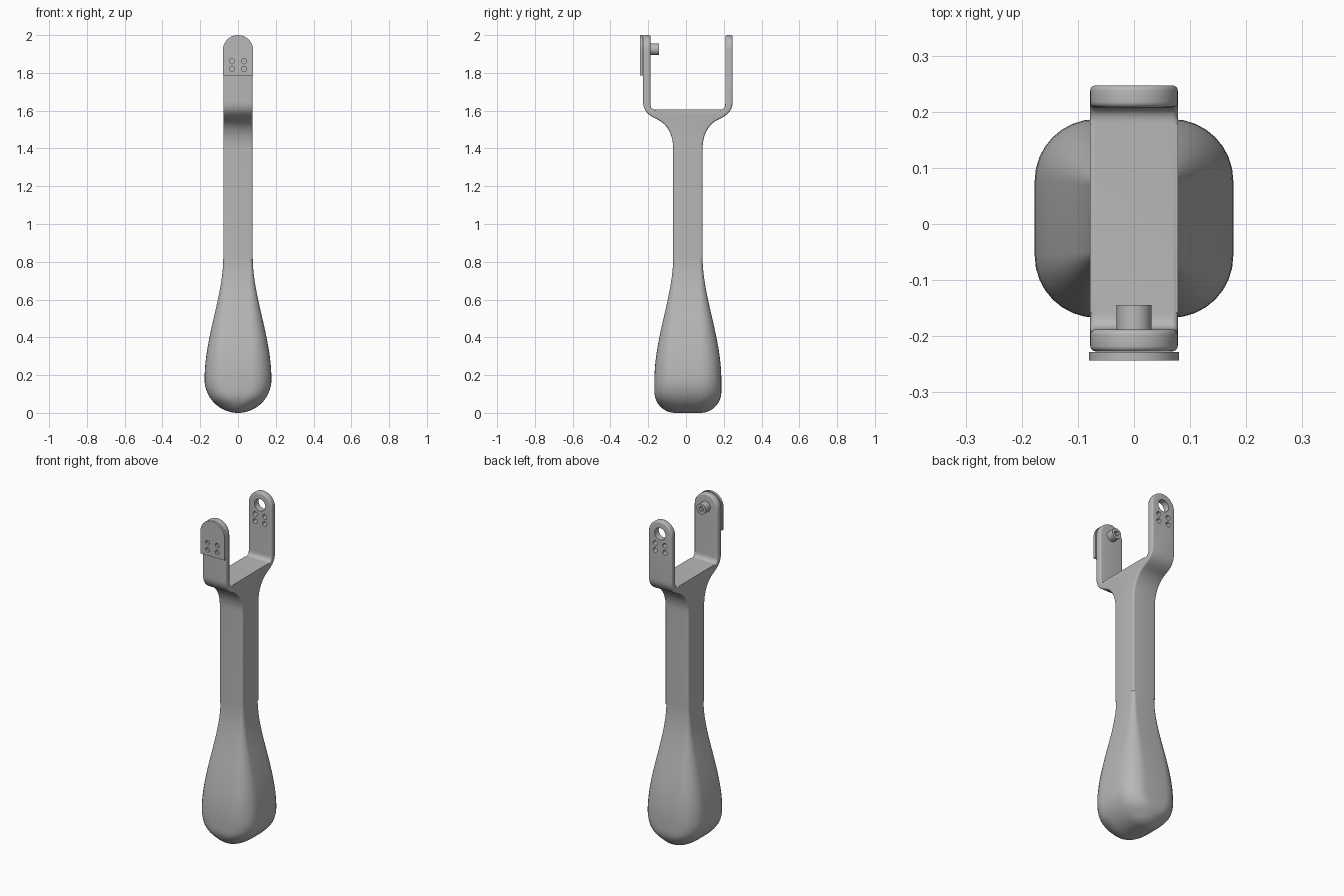
import bpy, bmesh, math
from mathutils import Vector
from mathutils.geometry import interpolate_bezier

if "Cube" in bpy.data.objects:
    bpy.data.objects.remove(bpy.data.objects["Cube"], do_unlink=True)

CY = 0.01      # centre of the handle in y
HALF = 0.078   # half width of stem and arms
EDGE = 0.018   # edge rounding
JOIN = 0.82    # height where grip meets stem

grey = bpy.data.materials.new("plain grey")
grey.use_nodes = True
grey.diffuse_color = (0.48, 0.48, 0.48, 1)
grey.node_tree.nodes["Principled BSDF"].inputs["Base Color"].default_value = (0.48, 0.48, 0.48, 1)


def finish(name, bm):
    bmesh.ops.recalc_face_normals(bm, faces=bm.faces)
    me = bpy.data.meshes.new(name)
    bm.to_mesh(me)
    bm.free()
    me.materials.append(grey)
    ob = bpy.data.objects.new(name, me)
    bpy.context.collection.objects.link(ob)
    return ob


def activate(ob):
    bpy.ops.object.select_all(action='DESELECT')
    ob.select_set(True)
    bpy.context.view_layer.objects.active = ob


def smooth(ob):
    activate(ob)
    bpy.ops.object.shade_smooth_by_angle(angle=math.radians(32))


def extrude(name, points, step):
    bm = bmesh.new()
    face = bm.faces.new([bm.verts.new(p) for p in points])
    new = bmesh.ops.extrude_face_region(bm, geom=[face])["geom"]
    bmesh.ops.translate(bm, vec=step, verts=[v for v in new if isinstance(v, bmesh.types.BMVert)])
    return finish(name, bm)


def rod(name, x, z, r, y0, y1, sides=32):
    pts = [(x + r * math.cos(2 * math.pi * i / sides), y0,
            z + r * math.sin(2 * math.pi * i / sides)) for i in range(sides)]
    return extrude(name, pts, (0, y1 - y0, 0))


def boolean(ob, cutter, operation='DIFFERENCE'):
    mod = ob.modifiers.new("cut", 'BOOLEAN')
    mod.operation, mod.solver, mod.object = operation, 'EXACT', cutter
    activate(ob)
    bpy.ops.object.modifier_apply(modifier=mod.name)
    bpy.data.objects.remove(cutter, do_unlink=True)


def tab(name, half, z0, y0, y1):
    # Flat bar with a semicircular top
    pts = [(-half, y0, z0), (half, y0, z0)]
    for i in range(33):
        a = math.pi * i / 32
        pts.append((half * math.cos(a), y0, 2 - half + half * math.sin(a)))
    return extrude(name, pts, (0, y1 - y0, 0))


def bezier(a, b, c, d, n):
    return [(p[0], p[1]) for p in interpolate_bezier(*[Vector((*q, 0)) for q in (a, b, c, d)], n)]


# Teardrop grip: stacked rounded rectangles
def section(z, a, b, r):
    r = min(r, 0.999 * a, 0.999 * b)
    ring = []
    for k in range(4):
        mid = math.pi / 4 + k * math.pi / 2
        sx, sy = math.copysign(1, math.cos(mid)), math.copysign(1, math.sin(mid))
        for j in range(9):
            t = (k + j / 8) * math.pi / 2
            ring.append((sx * (a - r) + r * math.cos(t), CY + sy * (b - r) + r * math.sin(t), z))
    return ring


R, F = 0.177, 0.11
rings = []
for i in range(14):
    z = 0.0002 + R * (1 - math.cos(math.pi / 2 * i / 14))
    a = math.sqrt(R * R - (R - z) ** 2)
    b = R if z > F else R - F + math.sqrt(F * F - (F - z) ** 2)
    rings.append(section(z, a, b, F))
for w, z in bezier((R, R), (R, 0.4), (HALF, 0.62), (HALF, JOIN), 24):
    rings.append(section(z, w, w, EDGE + (F - EDGE) * (w - HALF) / (R - HALF)))
bm = bmesh.new()
loops = [[bm.verts.new(p) for p in ring] for ring in rings]
for lo, hi in zip(loops, loops[1:]):
    for i in range(len(lo)):
        j = (i + 1) % len(lo)
        bm.faces.new((lo[i], lo[j], hi[j], hi[i]))
bm.faces.new(loops[0][::-1])
bm.faces.new(loops[-1])
smooth(finish("grip", bm))

# Stem and fork: half profile mirrored, cut to the rounded bar outline
half = [(HALF, JOIN)]
half += bezier((HALF, 1.4), (HALF, 1.48), (0.115, 1.53), (0.155, 1.55), 14)
half += bezier((0.155, 1.55), (0.2, 1.572), (0.237, 1.59), (0.237, 1.65), 12)[1:]
half += [(0.237, 2.05), (0.198, 2.05)]
half += bezier((0.198, 1.64), (0.198, 1.615), (0.19, 1.606), (0.168, 1.606), 9)
outline = half + [(-y, z) for y, z in reversed(half)]
fork = extrude("stem_and_fork", [(-0.12, CY + y, z) for y, z in outline], (0.24, 0, 0))
boolean(fork, tab("outline_cutter", HALF, 0.5, -0.5, 0.5), 'INTERSECT')

# Round the long edges, leaving the fork floor and the join sharp
bm = bmesh.new()
bm.from_mesh(fork.data)
bmesh.ops.remove_doubles(bm, verts=bm.verts, dist=0.0002)


def rounded(e):
    floor = all(abs(v.co.z - 1.606) < 0.003 and abs(v.co.y - CY) < 0.175 for v in e.verts)
    base = all(v.co.z < JOIN + 0.01 for v in e.verts)
    return len(e.link_faces) == 2 and e.calc_face_angle() > 0.8 and not floor and not base


bmesh.ops.bevel(bm, geom=[e for e in bm.edges if rounded(e)], offset=EDGE,
                offset_type='OFFSET', segments=5, profile=0.5, affect='EDGES', clamp_overlap=True)
bm.to_mesh(fork.data)
bm.free()

# Cover plate on the front arm
plate = tab("cover_plate", 0.08, 1.785, -0.243, -0.228)

# Pivot hole in the back arm, four small holes in arm and plate
boolean(fork, rod("pivot_cutter", 0, 1.925, 0.036, 0.15, 0.3))
for x in (-0.032, 0.032):
    for z in (1.82, 1.862):
        boolean(fork, rod("hole_cutter", x, z, 0.014, 0.15, 0.3, 20))
        boolean(plate, rod("hole_cutter", x, z, 0.014, -0.3, -0.2, 20))
smooth(fork)
smooth(plate)

# Pivot pin with a socket in its end
pin = rod("pivot_pin", 0, 1.925, 0.031, -0.21, -0.144)
boolean(pin, rod("socket_cutter", 0, 1.925, 0.016, -0.165, -0.1, 6))
smooth(pin)
